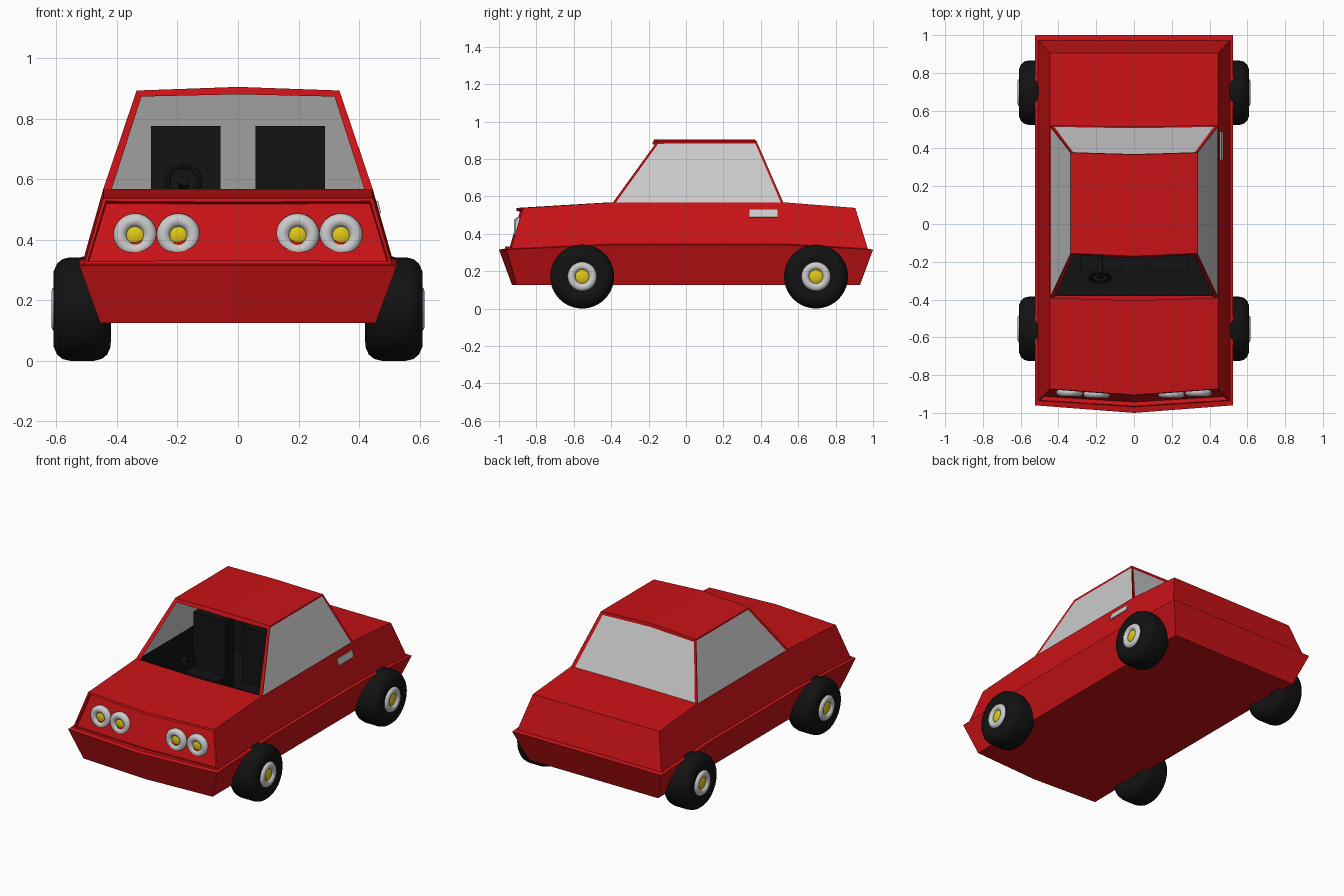
import bpy, bmesh, math
from mathutils import Vector

if "Cube" in bpy.data.objects:
    bpy.data.objects.remove(bpy.data.objects["Cube"])


def material(name, rgb):
    m = bpy.data.materials.new(name)
    m.diffuse_color = (*rgb, 1)
    m.use_nodes = True
    m.node_tree.nodes["Principled BSDF"].inputs["Base Color"].default_value = m.diffuse_color
    return m


RED = material("red_paint", (0.58, 0.006, 0.008))
BLACK = material("black", (0.006, 0.006, 0.006))
YELLOW = material("yellow", (0.75, 0.58, 0.01))
GLASS = material("grey_glass", (0.6, 0.6, 0.6))


def make_object(name, bm, *mats):
    me = bpy.data.meshes.new(name)
    bm.to_mesh(me)
    bm.free()
    ob = bpy.data.objects.new(name, me)
    bpy.context.collection.objects.link(ob)
    for m in mats:
        if m:
            me.materials.append(m)
    return ob


def loft_half(rings, caps):
    """Loft right-half outlines, add cap faces (lists of points), mirror to the left."""
    bm = bmesh.new()
    rows = [[bm.verts.new(p) for p in r] for r in rings]
    for a, b in zip(rows, rows[1:]):
        for i in range(len(a) - 1):
            bm.faces.new((a[i], a[i + 1], b[i + 1], b[i]))
    for cap in caps:
        bm.faces.new([bm.verts.new(p) for p in cap])
    bmesh.ops.remove_doubles(bm, verts=bm.verts, dist=0.0005)
    bmesh.ops.mirror(bm, geom=bm.verts[:] + bm.edges[:] + bm.faces[:], axis='X', merge_dist=0.0005)
    bmesh.ops.remove_doubles(bm, verts=bm.verts, dist=0.0005)
    bmesh.ops.recalc_face_normals(bm, faces=bm.faces)
    bm.normal_update()
    return bm


def ring(w, y_mid, y_side, y_rear, z_end, z_mid):
    return [(0, y_mid, z_end), (w, y_side, z_end), (w, -0.39, z_mid),
            (w, 0.52, z_mid), (w, y_rear, z_end), (0, y_rear, z_end)]


def box(name, size, loc, mat=None, tilt=0, open_top=False):
    bm = bmesh.new()
    bmesh.ops.create_cube(bm, size=1)
    bmesh.ops.scale(bm, vec=size, verts=bm.verts)
    if open_top:
        top = [f for f in bm.faces if f.calc_center_median().z > size[2] * 0.4]
        bmesh.ops.delete(bm, geom=top, context='FACES')
    ob = make_object(name, bm, mat)
    ob.location = loc
    ob.rotation_euler.x = tilt
    return ob


def smooth(ob):
    for o in bpy.context.selected_objects:
        o.select_set(False)
    ob.select_set(True)
    bpy.context.view_layer.objects.active = ob
    bpy.ops.object.shade_smooth_by_angle(angle=math.radians(40))


def lathe(name, profile, loc, rot, mat=None, steps=40):
    """Spin (radius, height) points about local z."""
    bm = bmesh.new()
    vs = [bm.verts.new((r, 0, h)) for r, h in profile]
    es = [bm.edges.new(p) for p in zip(vs, vs[1:])]
    bmesh.ops.spin(bm, geom=vs + es, axis=(0, 0, 1), cent=(0, 0, 0),
                   angle=math.tau, steps=steps, use_duplicate=False)
    bmesh.ops.remove_doubles(bm, verts=bm.verts, dist=0.0005)
    bmesh.ops.recalc_face_normals(bm, faces=bm.faces)
    ob = make_object(name, bm, mat)
    ob.location, ob.rotation_euler = loc, rot
    smooth(ob)
    return ob


def ring_profile(major, minor, n=14):
    return [(major + minor * math.cos(math.tau * i / n), minor * math.sin(math.tau * i / n))
            for i in range(n + 1)]


def dome_profile(r, h, n=6):
    return [(r * math.cos(math.pi / 2 * i / n), h * math.sin(math.pi / 2 * i / n))
            for i in range(n + 1)]


# Body: bumper tub, ledge, upper flanks, bonnet and boot lid
floor = ring(0.455, -0.93, -0.905, 0.93, 0.125, 0.125)
waist = ring(0.525, -1.0, -0.96, 1.0, 0.315, 0.34)
ledge = ring(0.508, -0.968, -0.935, 0.972, 0.32, 0.346)
top = ring(0.445, -0.905, -0.872, 0.905, 0.538, 0.568)
bonnet = [top[0], top[1], top[2], (0, -0.405, 0.568)]
boot = [(0, 0.515, 0.568), top[3], top[4], top[5]]
bm = loft_half([floor, waist, ledge, top], [floor, bonnet, boot])
nose = [f for f in bm.faces if f.normal.y < -0.6 and f.calc_center_median().z > 0.36]
bmesh.ops.inset_region(bm, faces=nose, thickness=0.014)
bmesh.ops.inset_region(bm, faces=nose, thickness=0.001, depth=-0.022)
make_object("body", bm, RED)

# Cabin: roof and pillars, grey side and rear glass, open windscreen
base = [bonnet[3], top[2], top[3], boot[0]]
roof = [(0, -0.17, 0.905), (0.335, -0.155, 0.893), (0.335, 0.378, 0.893), (0, 0.367, 0.905)]
bm = loft_half([base, roof], [roof])
sides = [f for f in bm.faces if abs(f.normal.x) > 0.6]
front = [f for f in bm.faces if f.normal.y < -0.4]
rear = [f for f in bm.faces if f.normal.y > 0.4]
for panes, width in ((sides, 0.012), (rear, 0.022), (front, 0.026)):
    bmesh.ops.inset_region(bm, faces=panes, thickness=width, depth=-0.006)
for f in sides + rear:
    f.material_index = 1
bmesh.ops.delete(bm, geom=front, context='FACES')
make_object("cabin", bm, RED, GLASS)

# Interior
box("interior_tub", (0.87, 0.89, 0.265), (0, 0.065, 0.433), BLACK, open_top=True)
for side, s in (("left", -1), ("right", 1)):
    box(f"seat_back_{side}", (0.23, 0.08, 0.47), (s * 0.172, 0, 0.54), BLACK)
    box(f"seat_cushion_{side}", (0.23, 0.26, 0.12), (s * 0.172, -0.12, 0.365), BLACK)
lathe("steering_wheel", ring_profile(0.053, 0.009, 8), (-0.18, -0.285, 0.595),
      (math.radians(65), 0, 0), BLACK)
lathe("steering_column", [(0, 0.0), (0.018, 0.0), (0.012, -0.12), (0, -0.12)],
      (-0.18, -0.285, 0.595), (math.radians(65), 0, 0), BLACK, 12)

# Door handle, on the right side only
handle = box("door_handle", (0.014, 0.15, 0.042), (0.461, 0.415, 0.507))
handle.rotation_euler.y = math.radians(-15)

# Headlights: grey rings with yellow lamps
for x in (-0.34, -0.197, 0.197, 0.34):
    y = -0.91 + 0.06 * abs(x)
    rot = (math.radians(90), 0, 0)
    lathe("headlight_ring", ring_profile(0.049, 0.023), (x, y, 0.415), rot)
    lathe("headlight_lamp", dome_profile(0.036, 0.016), (x, y, 0.415), rot, YELLOW, 24)

# Wheels: rounded tyre, grey hub ring, yellow centre cap
half = [(0.07, 0.08), (0.1, 0.095), (0.125, 0.094), (0.15, 0.083), (0.165, 0.065), (0.171, 0.04)]
tyre = [(0, 0.08)] + half + [(r, -h) for r, h in reversed(half)] + [(0, -0.08)]
for s in (-1, 1):
    for y in (-0.555, 0.695):
        rot = (0, s * math.pi / 2, 0)
        lathe("tyre", tyre, (s * 0.515, y, 0.171), rot, BLACK)
        lathe("hub_ring", ring_profile(0.057, 0.022), (s * 0.594, y, 0.171), rot)
        lathe("hub_cap", dome_profile(0.042, 0.016), (s * 0.594, y, 0.171), rot, YELLOW, 24)
